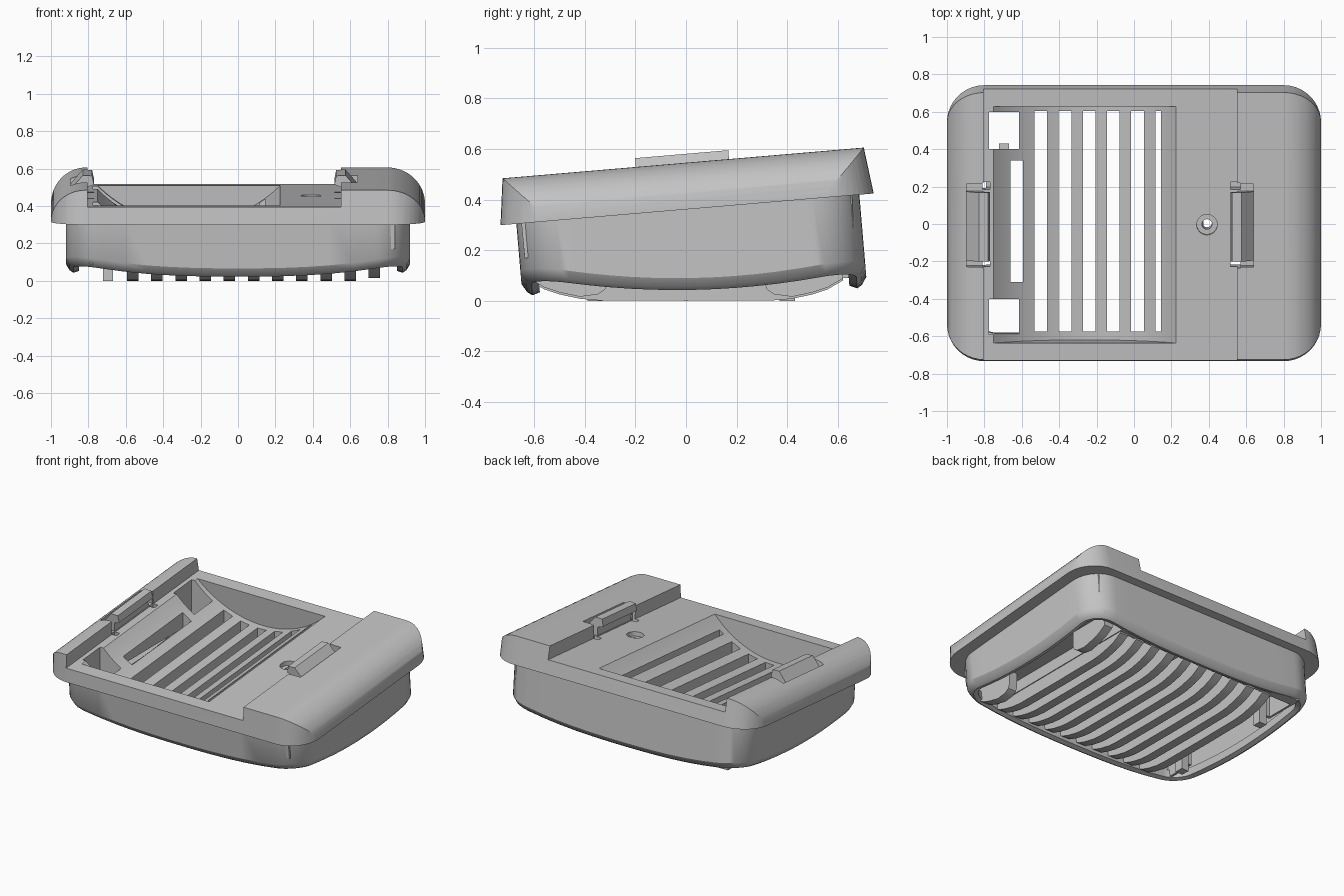
import bpy, bmesh, math
from mathutils import Matrix

old = bpy.data.objects.get("Cube")
if old:
    bpy.data.objects.remove(old, do_unlink=True)

grey = bpy.data.materials.new("plain grey")
grey.use_nodes = True
GREY = (0.55, 0.55, 0.55, 1)
grey.diffuse_color = GREY
grey.node_tree.nodes["Principled BSDF"].inputs["Base Color"].default_value = GREY

SLOPE, LIFT, DECK, TOP = 0.085, 0.3655, 0.09, 0.18
TILT = Matrix.Translation((0, 0.004, LIFT)) @ Matrix.Rotation(math.atan(SLOPE), 4, 'X')
FLAT = Matrix.Identity(4)


def finish(name, bm, matrix=FLAT):
    bmesh.ops.transform(bm, matrix=matrix, verts=bm.verts)
    bmesh.ops.recalc_face_normals(bm, faces=bm.faces)
    mesh = bpy.data.meshes.new(name)
    bm.to_mesh(mesh)
    bm.free()
    mesh.materials.append(grey)
    ob = bpy.data.objects.new(name, mesh)
    bpy.context.scene.collection.objects.link(ob)
    return ob


def add_prism(bm, pts, lo, hi, axis):
    """Extrude a 2D outline along an axis: x takes (y, z), y takes (x, z), z takes (x, y)."""
    def place(p, d):
        return {'x': (d, *p), 'y': (p[0], d, p[1]), 'z': (*p, d)}[axis]
    a = [bm.verts.new(place(p, lo)) for p in pts]
    b = [bm.verts.new(place(p, hi)) for p in pts]
    bm.faces.new(a)
    bm.faces.new(b[::-1])
    for i in range(len(pts)):
        j = (i + 1) % len(pts)
        bm.faces.new((a[i], a[j], b[j], b[i]))


def prism(name, pts, lo, hi, axis, matrix=FLAT):
    bm = bmesh.new()
    add_prism(bm, pts, lo, hi, axis)
    return finish(name, bm, matrix)


def box(x0, x1, y0, y1, z0, z1, matrix=FLAT):
    return prism("cutter", [(x0, y0), (x1, y0), (x1, y1), (x0, y1)], z0, z1, 'z', matrix)


def arc(cx, cy, r, a0, a1, n):
    angles = [math.radians(a0 + (a1 - a0) * i / n) for i in range(n + 1)]
    return [(cx + r * math.cos(a), cy + r * math.sin(a)) for a in angles]


def rounded(hx, hy, r, cy=0, side=1):
    """Rounded rectangle, with the straight sides divided so they can bend."""
    corners = [(1, 1, 0), (-1, 1, 90), (-1, -1, 180), (1, -1, 270)]
    arcs = [arc(sx * (hx - r), cy + sy * (hy - r), r, a, a + 90, 10) for sx, sy, a in corners]
    pts = []
    for i, part in enumerate(arcs):
        end, start = part[-1], arcs[(i + 1) % 4][0]
        pts += part
        pts += [(end[0] + (start[0] - end[0]) * k / side, end[1] + (start[1] - end[1]) * k / side)
                for k in range(1, side)]
    return pts


def carve(ob, tools, operation='DIFFERENCE'):
    """Apply a boolean with each tool, then remove the tools."""
    for t in tools:
        m = ob.modifiers.new("cut", 'BOOLEAN')
        m.operation, m.solver, m.object = operation, 'EXACT', t
    deps = bpy.context.evaluated_depsgraph_get()
    ob.data = bpy.data.meshes.new_from_object(ob.evaluated_get(deps))
    ob.modifiers.clear()
    for t in tools:
        bpy.data.objects.remove(t, do_unlink=True)


# Sloping cover: flat deck between two humps with rounded outer sides
outline = [(-1, -0.004)] + [(x, z * TOP / 0.185) for x, z in arc(-0.815, 0, 0.185, 180, 90, 14)]
outline += [(-0.805, TOP), (-0.805, DECK), (0.55, DECK), (0.55, TOP)]
outline += [(x, z * TOP / 0.2) for x, z in arc(0.8, 0, 0.2, 90, 0, 14)] + [(1, -0.004)]
cover = prism("sloping_cover", outline, -0.9, 0.9, 'y', TILT)

# Rounded plan whose front and back lean slightly inwards
bm = bmesh.new()
add_prism(bm, rounded(1, 0.7425, 0.2), -0.02, 0.2, 'z')
for v in bm.verts:
    if v.co.z > 0:
        v.co.y *= 0.962
carve(cover, [finish("cutter", bm, TILT)], 'INTERSECT')

# Inner core under the cover, which carries the curved tray and the grille
core = prism("core", [(-0.63, 0.09), (0.67, 0.09), (0.655, 0.46), (-0.655, 0.35)],
             -0.79, 0.84, 'x')
carve(cover, [core], 'UNION')

# Curved tray, screw hole, clip notches and slots
mid, half = -0.2625, 0.4875
tray = arc(mid, DECK + half, half * math.sqrt(2), 225, 315, 32)
tray += [(mid + half, DECK + 0.2), (mid - half, DECK + 0.2)]
cuts = [prism("cutter", tray, -0.635, 0.635, 'y', TILT),
        prism("cutter", arc(0.39, 0, 0.055, 0, 345, 23), 0.06, 0.2, 'z', TILT),
        prism("cutter", arc(0.39, 0, 0.027, 0, 345, 23), -0.5, 0.2, 'z', TILT)]
for x0, x1, s0, s1 in ((0.505, 0.64, 0.515, 0.57), (-0.895, -0.76, -0.81, -0.77)):
    cuts.append(box(x0, x1, -0.22, 0.225, DECK + 0.004, 0.4, TILT))
    for y0, y1 in ((-0.225, -0.19), (0.19, 0.23)):
        cuts.append(box(s0, s1, y0, y1, -0.05, 0.4, TILT))

# Openings at the tray end, and hollows beneath both ends
cuts += [box(-0.661, -0.594, -0.31, 0.34, -0.1, 0.7),
         box(-0.775, -0.615, 0.4, 0.6, -0.1, 0.7),
         box(-0.775, -0.615, -0.59, -0.4, -0.1, 0.7),
         box(-0.83, -0.66, -0.38, 0.38, -0.1, 0.3),
         box(0.637, 0.9, -0.75, 0.75, -0.1, 0.17)]

# Grille slots: open through the tray, blind beyond it
PITCH, RIB, FIRST = 0.1292, 0.062, -0.723
for k in range(1, 10):
    x0 = FIRST + PITCH * k + RIB
    x1 = 0.145 if k == 6 else x0 + PITCH - RIB
    cuts.append(box(x0, x1, -0.575, 0.605, -0.1, 0.7 if k < 7 else 0.3))
carve(cover, cuts)

# Lower housing: wall with a bowed, rolled-in bottom edge
bm = bmesh.new()
rings = []
for inset, drop_z in ((0, None), (0, 0), (0.02, -0.03), (0.04, -0.04),
                      (0.07, -0.025), (0.07, 0.03), (0.04, 0.04), (0.04, None)):
    ring = []
    for x, y in rounded(0.92 - inset, 0.683 - inset, 0.19 - inset, 0.007, 12):
        if drop_z is None:
            z = LIFT + SLOPE * y + 0.02
        else:
            u, v = abs(x / 0.92), abs(y / 0.68)
            z = 0.035 + 0.055 * u ** 3 + 0.045 * v ** 2 + 0.03 * (u * v) ** 2 + 0.02 * y + drop_z
        ring.append(bm.verts.new((x, y + SLOPE * (LIFT - z), z)))
    rings.append(ring)
for a, b in zip(rings, rings[1:] + rings[:1]):
    for i in range(len(a)):
        j = (i + 1) % len(a)
        bm.faces.new((a[i], a[j], b[j], b[i]))
housing = finish("lower_housing", bm)

# Bottom ribs with upturned ends; the last one is only two rounded end pieces
tip = [(0.35, 0.002), (0.42, 0.008), (0.5, 0.025), (0.56, 0.045), (0.62, 0.08)]
full = [(-y, z) for y, z in tip[::-1]] + [(0, 0)] + tip + [(0.62, 0.12), (-0.62, 0.12)]
end_piece = [(0.31, 0.07), (0.32, 0.045), (0.35, 0.025)]
end_piece += [(y, z + 0.008) for y, z in tip[1:]] + [(0.62, 0.19), (0.31, 0.19)]
bm = bmesh.new()
for k in range(1, 11):
    x = FIRST + PITCH * k
    add_prism(bm, full, x, x + RIB, 'x')
x = FIRST + PITCH * 11
for s, y0, y1 in ((-1, 0.33, 0.39), (1, 0.37, 0.43)):
    add_prism(bm, [(s * y, z) for y, z in end_piece], x, x + RIB, 'x')
    add_prism(bm, [(s * y, z) for y, z in ((y0, 0), (y1, 0), (y1, 0.31), (y0, 0.31))],
              FIRST, FIRST + 0.055, 'x')
ribs = finish("bottom_ribs", bm)

# Pair of hooked clips on the humps
hook = [(0.515, 0.165), (0.525, 0.212), (0.575, 0.215), (0.64, 0.14), (0.64, 0.08),
        (0.555, 0.08), (0.555, 0.15)]
clips = [prism("left_clip", hook, -0.188, 0.182, 'y', TILT),
         prism("right_clip", [(-0.255 - x, z) for x, z in hook], -0.188, 0.182, 'y', TILT)]

# Smooth the rounded areas and keep the edges crisp
bpy.ops.object.select_all(action='DESELECT')
for ob in [cover, housing, ribs] + clips:
    ob.select_set(True)
    bpy.context.view_layer.objects.active = ob
bpy.ops.object.shade_smooth_by_angle(angle=math.radians(30))
